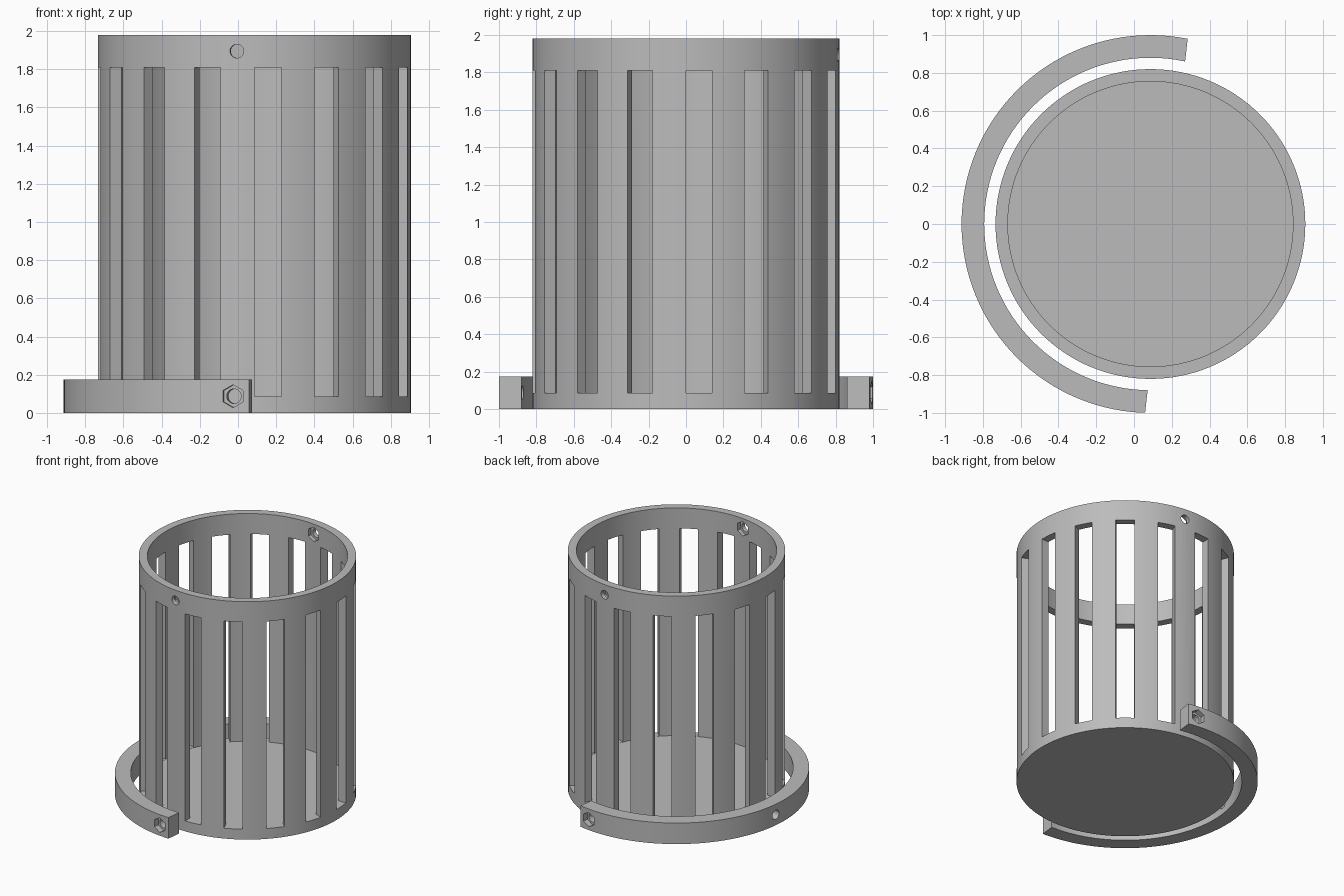
import bpy, bmesh
from math import sin, cos, pi, radians
from mathutils import Matrix, Vector

if "Cube" in bpy.data.objects:
    bpy.data.objects.remove(bpy.data.objects["Cube"], do_unlink=True)

CX = 0.087                       # shared axis of cup and bracket
HEIGHT, R_OUT, R_IN = 1.98, 0.82, 0.755
FLOOR, SLOT_TOP, SLOT_W = 0.085, 1.81, 0.14
RING_OUT, RING_IN, RING_H = 1.0, 0.88, 0.175
BOLT_ANGLE = radians(83.5)       # direction of the bolt axis
SEGMENTS = 128

grey = bpy.data.materials.new("plain grey")
grey.use_nodes = True
COLOUR = (0.5, 0.5, 0.5, 1)
grey.diffuse_color = COLOUR
grey.node_tree.nodes["Principled BSDF"].inputs["Base Color"].default_value = COLOUR


def make_object(name, bm):
    bmesh.ops.recalc_face_normals(bm, faces=bm.faces[:])
    mesh = bpy.data.meshes.new(name)
    bm.to_mesh(mesh)
    bm.free()
    mesh.materials.append(grey)
    obj = bpy.data.objects.new(name, mesh)
    obj.location.x = CX
    bpy.context.collection.objects.link(obj)
    return obj


def lathe(name, profile):
    """Turn a closed (radius, height) outline around z."""
    bm = bmesh.new()
    verts = [bm.verts.new((r, 0, z)) for r, z in profile]
    edges = [bm.edges.new((a, b)) for a, b in zip(verts, verts[1:] + verts[:1])
             if a.co.x > 0 or b.co.x > 0]
    bmesh.ops.spin(bm, geom=verts + edges, cent=(0, 0, 0), axis=(0, 0, 1),
                   angle=2 * pi, steps=SEGMENTS, use_merge=False)
    bmesh.ops.remove_doubles(bm, verts=bm.verts[:], dist=1e-4)
    return make_object(name, bm)


def add_box(bm, low, high, angle):
    low, high = Vector(low), Vector(high)
    matrix = (Matrix.Rotation(angle, 4, "Z") @ Matrix.Translation((low + high) / 2)
              @ Matrix.Diagonal((*(high - low), 1)))
    bmesh.ops.create_cube(bm, size=1, matrix=matrix)


def add_bore(bm, radius, sides, start, end, z, angle):
    """Prism lying along a radial direction, from start to end."""
    matrix = (Matrix.Rotation(angle, 4, "Z") @ Matrix.Translation(((start + end) / 2, 0, z))
              @ Matrix.Rotation(pi / 2, 4, "Y") @ Matrix.Rotation(pi / 2, 4, "Z"))
    bmesh.ops.create_cone(bm, cap_ends=True, segments=sides, radius1=radius,
                          radius2=radius, depth=end - start, matrix=matrix)


def cut(obj, bm):
    cutter = make_object(obj.name + "_cutter", bm)
    cutter.hide_render = True
    mod = obj.modifiers.new("cut", "BOOLEAN")
    mod.operation, mod.solver, mod.object = "DIFFERENCE", "EXACT", cutter
    bpy.context.view_layer.objects.active = obj
    bpy.ops.object.modifier_apply(modifier=mod.name)
    bpy.data.objects.remove(cutter, do_unlink=True)


def smooth(obj):
    bpy.ops.object.select_all(action="DESELECT")
    obj.select_set(True)
    bpy.context.view_layer.objects.active = obj
    bpy.ops.object.shade_smooth_by_angle(angle=radians(30))


# Open cup with a solid floor
cup = lathe("slotted_cup", [(0, 0), (R_OUT, 0), (R_OUT, HEIGHT), (R_IN, HEIGHT),
                            (R_IN, FLOOR), (0, FLOOR)])

# Sixteen upright slots through the wall
slots = bmesh.new()
for i in range(16):
    add_box(slots, (0.7, 0, FLOOR + 0.001), (0.9, SLOT_W, SLOT_TOP), i * pi / 8)
cut(cup, slots)

# Rim bolt holes with hexagonal pockets on the inside
for step in (0, pi):
    for radius, sides, start, end in ((0.036, 32, 0.7, 0.9), (0.06, 6, 0.7, R_IN + 0.03)):
        bore = bmesh.new()
        add_bore(bore, radius, sides, start, end, 1.895, BOLT_ANGLE + step)
        cut(cup, bore)
smooth(cup)

# Half-ring bracket, trimmed square to the bolt axis
bracket = lathe("half_ring_bracket", [(RING_IN, 0), (RING_OUT, 0),
                                      (RING_OUT, RING_H), (RING_IN, RING_H)])
trim = bmesh.new()
add_box(trim, (-1.2, -1.2, -0.1), (1.2, -0.085, 0.3), BOLT_ANGLE)
cut(bracket, trim)

# Bolt holes at both ends with outer hexagonal pockets, and one in the middle
for step in (0, pi / 2, pi):
    bores = [(0.038, 32, 0.8, 1.1)]
    if step != pi / 2:
        bores.append((0.06, 6, RING_OUT - 0.045, 1.1))
    for radius, sides, start, end in bores:
        bore = bmesh.new()
        add_bore(bore, radius, sides, start, end, RING_H / 2, BOLT_ANGLE + step)
        cut(bracket, bore)
smooth(bracket)
